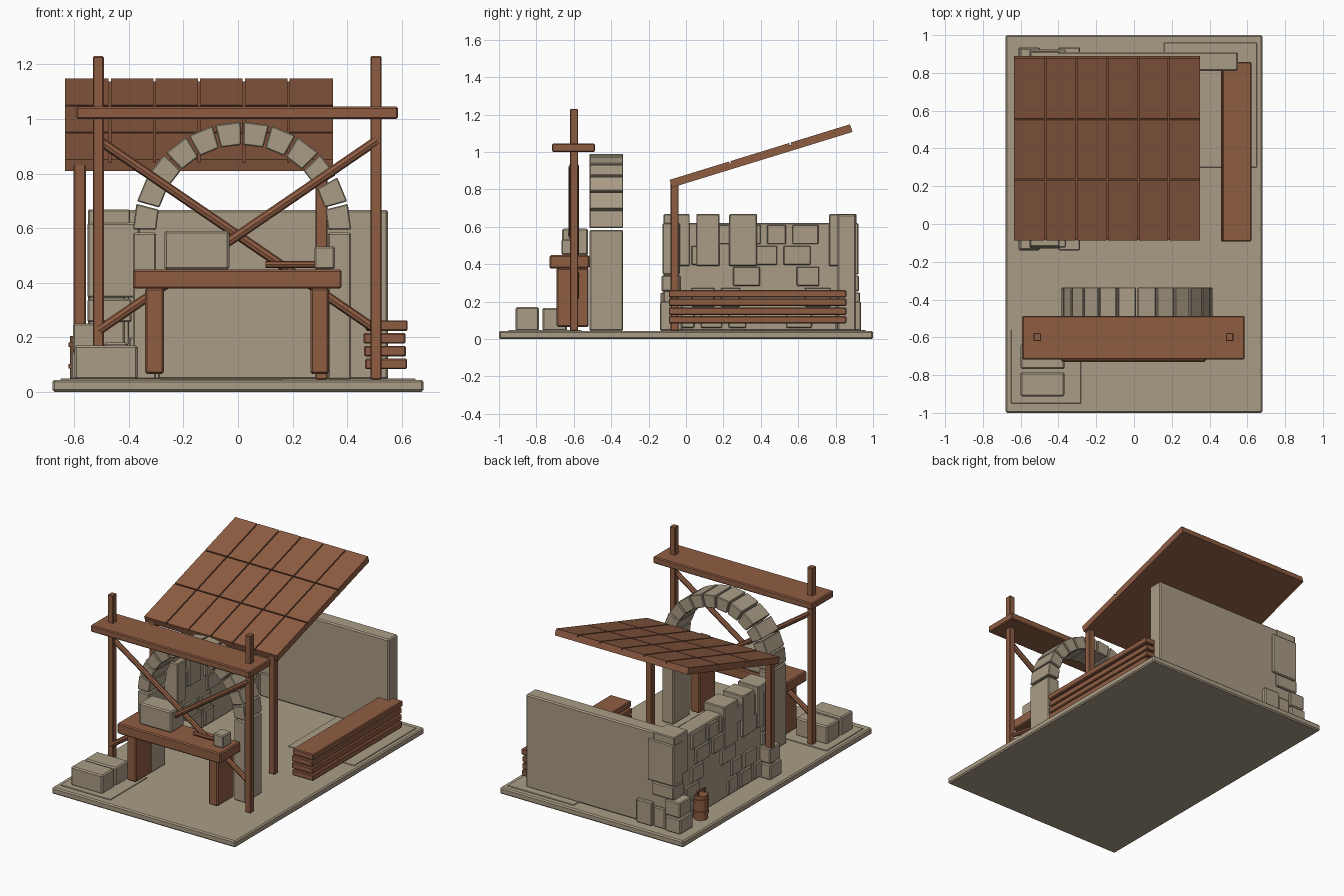
import bpy, bmesh, math, random
from mathutils import Vector, Matrix

if "Cube" in bpy.data.objects:
    bpy.data.objects.remove(bpy.data.objects["Cube"])

random.seed(4)


def material(name, rgb):
    m = bpy.data.materials.new(name)
    m.diffuse_color = (*rgb, 1)
    m.use_nodes = True
    m.node_tree.nodes["Principled BSDF"].inputs["Base Color"].default_value = m.diffuse_color
    return m


STONE = material("tan_stone", (0.40, 0.335, 0.24))
WOOD = material("brown_wood", (0.275, 0.11, 0.055))


def finish(name, bm, mat, bevel=0.0):
    mesh = bpy.data.meshes.new(name)
    bmesh.ops.recalc_face_normals(bm, faces=bm.faces)
    bm.to_mesh(mesh)
    bm.free()
    mesh.materials.append(mat)
    ob = bpy.data.objects.new(name, mesh)
    bpy.context.collection.objects.link(ob)
    if bevel:
        mod = ob.modifiers.new("edge_wear", 'BEVEL')
        mod.width = bevel
        mod.segments = 1
    return ob


def add_box(bm, x, y, z):
    """Box from three (min, max) ranges."""
    size = [r[1] - r[0] for r in (x, y, z)]
    mid = [(r[1] + r[0]) / 2 for r in (x, y, z)]
    mat = Matrix.Translation(mid) @ Matrix.Diagonal((*size, 1))
    return bmesh.ops.create_cube(bm, size=1, matrix=mat)["verts"]


def box(name, x, y, z, mat, bevel=0.005):
    bm = bmesh.new()
    add_box(bm, x, y, z)
    return finish(name, bm, mat, bevel)


def pole(name, a, b, r, mat, sides=8):
    a, b = Vector(a), Vector(b)
    d = b - a
    rot = d.to_track_quat('Z', 'Y').to_matrix().to_4x4()
    bm = bmesh.new()
    bmesh.ops.create_cone(bm, cap_ends=True, segments=sides, radius1=r, radius2=r,
                          depth=d.length, matrix=Matrix.Translation((a + b) / 2) @ rot)
    return finish(name, bm, mat)


# Ground slab and thin paving plates
box("ground_slab", (-0.68, 0.68), (-1, 1), (0, 0.044), STONE, 0.008)
box("paving_back", (0.16, 0.65), (0.3, 0.96), (0.04, 0.049), STONE, 0.002)
box("paving_front", (-0.65, -0.28), (-0.95, -0.56), (0.04, 0.049), STONE, 0.002)

# Back wall and side wall
box("back_wall", (-0.55, 0.55), (0.81, 0.91), (0.044, 0.667), STONE, 0.008)
box("side_wall", (-0.53, -0.415), (-0.12, 0.9), (0.044, 0.62), STONE, 0.006)

# Raised stones on both faces of the side wall
bm = bmesh.new()
for row in range(5):
    z = 0.06 + row * 0.112
    y = -0.06 + (row % 2) * 0.09
    while y < 0.66:
        w = random.uniform(0.09, 0.15)
        if random.random() < 0.62:
            add_box(bm, (-0.546, -0.40), (y, y + w), (z, z + 0.102))
        y += w + 0.035
finish("wall_face_stones", bm, STONE, 0.004)

# Loose top course on the side wall
bm = bmesh.new()
for y0, y1 in ((-0.12, 0.02), (0.055, 0.18), (0.23, 0.38), (0.765, 0.912)):
    add_box(bm, (-0.55, -0.395), (y0, y1), (0.39, 0.668))
finish("wall_top_stones", bm, STONE, 0.005)

# Corner stones at both ends of the side wall
bm = bmesh.new()
for y0, y1 in ((-0.14, -0.02), (0.80, 0.935)):
    add_box(bm, (-0.612, -0.50), (y0, y1), (0.044, 0.145))
    add_box(bm, (-0.605, -0.495), (y0 + 0.005, y1 - 0.005), (0.15, 0.25))
    add_box(bm, (-0.40, -0.285), (y0, y1), (0.044, 0.20))
    add_box(bm, (-0.49, -0.405), (y0 + 0.01, y1 - 0.01), (0.044, 0.18))
    add_box(bm, (-0.552, -0.39), (y0 + 0.01, y1 - 0.01), (0.255, 0.34))
    add_box(bm, (-0.552, -0.36), (y0 + 0.015, y1 - 0.012), (0.345, 0.62))
finish("corner_stones", bm, STONE, 0.006)

# Arch: two piers and twelve wedge stones
CX, CZ, R_OUT, R_IN = 0.015, 0.59, 0.40, 0.315
Y0, Y1 = -0.515, -0.336
for side in (-1, 1):
    xs = sorted((CX + side * R_IN, CX + side * R_OUT))
    box("arch_pier", xs, (Y0, Y1), (0.044, 0.583), STONE, 0.006)
bm = bmesh.new()
STEP = math.pi / 12
for i in range(12):
    a0, a1 = i * STEP + 0.012, (i + 1) * STEP - 0.012
    ring = [(R_IN, a0), (R_OUT, a0), (R_OUT, a1), (R_IN, a1)]
    loops = [[bm.verts.new((CX + r * math.cos(a), y, CZ + r * math.sin(a))) for r, a in ring]
             for y in (Y0, Y1)]
    bm.faces.new(loops[0])
    bm.faces.new(loops[1][::-1])
    for k in range(4):
        j = (k + 1) % 4
        bm.faces.new((loops[0][k], loops[1][k], loops[1][j], loops[0][j]))
finish("arch_stones", bm, STONE, 0.004)

# Scaffold: posts, top plank and crossed braces
for x in (-0.512, 0.506):
    box("scaffold_post", (x - 0.02, x + 0.02), (-0.62, -0.577), (0.044, 1.23), WOOD, 0.004)
box("scaffold_plank", (-0.592, 0.586), (-0.717, -0.487), (1.0, 1.045), WOOD, 0.006)
for s, y in ((-1, -0.588), (1, -0.61)):
    pole("scaffold_brace", (s * 0.51, y, 0.922), (-s * 0.51, y, 0.225), 0.017, WOOD)

# Work bench
box("bench_top", (-0.385, 0.38), (-0.73, -0.517), (0.378, 0.448), WOOD, 0.007)
for x in (-0.306, 0.3):
    box("bench_leg", (x - 0.034, x + 0.034), (-0.692, -0.52), (0.065, 0.38), WOOD, 0.007)
box("bench_stone", (-0.27, -0.032), (-0.662, -0.525), (0.448, 0.59), STONE, 0.008)

# Mallet lying on the bench
box("mallet_head", (0.28, 0.355), (-0.665, -0.575), (0.45, 0.533), STONE, 0.006)
pole("mallet_handle", (0.10, -0.61, 0.466), (0.285, -0.61, 0.466), 0.013, WOOD)

# Cut stones on the ground
box("cut_stone_front", (-0.6, -0.367), (-0.912, -0.785), (0.044, 0.17), STONE, 0.008)
box("cut_stone_rear", (-0.6, -0.367), (-0.768, -0.635), (0.044, 0.166), STONE, 0.008)

# Plank stack
for i, shift in enumerate((0.004, 0.0, -0.002, 0.006)):
    z = 0.083 + i * 0.0467
    box("stacked_plank", (0.462 + shift, 0.616 + shift), (-0.092, 0.857),
        (z, z + 0.039), WOOD, 0.005)

# Lean-to roof: posts, sloping deck and tiles
for x in (-0.58, 0.306):
    box("roof_post", (x - 0.022, x + 0.022), (-0.082, -0.04), (0.044, 0.835), WOOD, 0.004)
SLOPE = math.atan2(0.297, 0.965)
LENGTH = math.hypot(0.297, 0.965)
roof_matrix = Matrix.Translation((-0.1425, -0.075, 0.81)) @ Matrix.Rotation(SLOPE, 4, 'X')
bm = bmesh.new()
add_box(bm, (-0.4915, 0.4915), (0, LENGTH), (0, 0.031))
bm.transform(roof_matrix)
finish("roof_deck", bm, WOOD)
bm = bmesh.new()
TW, TL = 0.983 / 6, LENGTH / 3
for c in range(6):
    for r in range(3):
        x = -0.4915 + c * TW
        y = r * TL
        add_box(bm, (x + (0.004 if c else 0), x + TW - (0.004 if c < 5 else 0)),
                (y + (0.004 if r else 0), y + TL - (0.004 if r < 2 else 0)), (0.031, 0.043))
bm.transform(roof_matrix)
finish("roof_tiles", bm, WOOD)

# Bucket beside the side wall, with hoops and a handle
BX, BY = -0.572, 0.66
pole("bucket_body", (BX, BY, 0.044), (BX, BY, 0.205), 0.044, WOOD, 12)
for z in (0.085, 0.165):
    pole("bucket_hoop", (BX, BY, z), (BX, BY, z + 0.016), 0.05, WOOD, 12)
for dy in (-0.036, 0.036):
    box("bucket_ear", (BX - 0.008, BX + 0.008), (BY + dy - 0.008, BY + dy + 0.008),
        (0.2, 0.235), WOOD, 0.002)
pole("bucket_handle", (BX, BY - 0.04, 0.228), (BX, BY + 0.04, 0.228), 0.007, WOOD)
